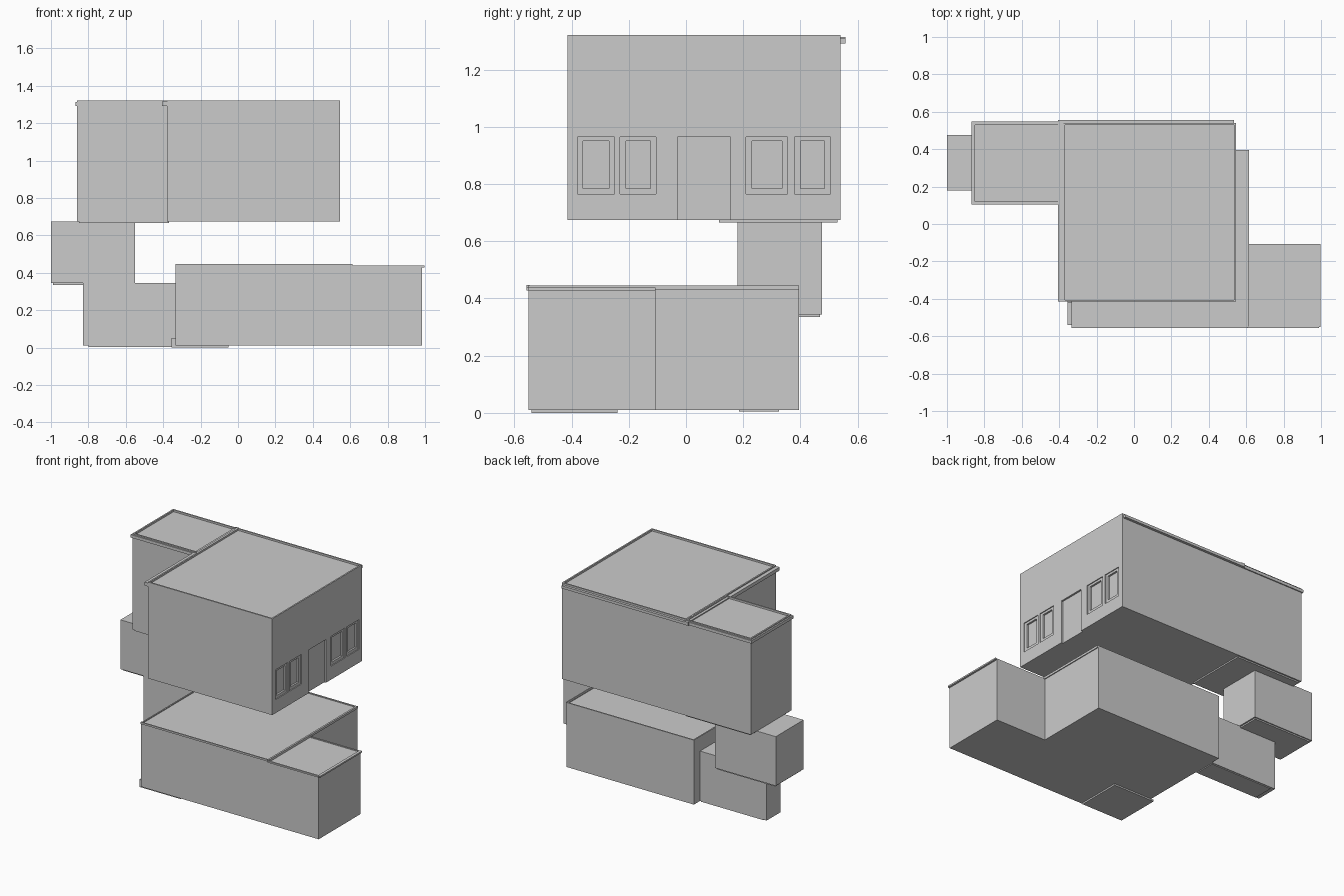
import bpy, bmesh

if "Cube" in bpy.data.objects:
    bpy.data.objects.remove(bpy.data.objects["Cube"])


def box(name, x, y, z, rim=0.0, drop=0.012):
    """Axis-aligned box from ranges; rim > 0 leaves a parapet round a sunken roof."""
    bm = bmesh.new()
    bmesh.ops.create_cube(bm, size=1)
    for v in bm.verts:
        for i, (a, b) in enumerate((x, y, z)):
            v.co[i] = b if v.co[i] > 0 else a
    if rim:
        bm.normal_update()
        top = max(bm.faces, key=lambda f: f.calc_center_median().z)
        bmesh.ops.inset_region(bm, faces=[top], thickness=rim)
        inner = bmesh.ops.extrude_face_region(bm, geom=[top])
        for v in [g for g in inner["geom"] if isinstance(g, bmesh.types.BMVert)]:
            v.co.z -= drop
        if top.is_valid:
            bm.faces.remove(top)
    bmesh.ops.recalc_face_normals(bm, faces=bm.faces)
    me = bpy.data.meshes.new(name)
    bm.to_mesh(me)
    bm.free()
    ob = bpy.data.objects.new(name, me)
    bpy.context.collection.objects.link(ob)
    return ob


def cut(target, name, x, y, z):
    """Subtract a hidden box from the target."""
    cutter = box(name, x, y, z)
    cutter.hide_render = True
    cutter.hide_viewport = True
    mod = target.modifiers.new(name, "BOOLEAN")
    mod.object = cutter
    mod.operation = "DIFFERENCE"
    mod.solver = "EXACT"


# Lower storey: main block, right wing and left annex
box("lower_main", (-0.335, 0.61), (-0.55, 0.395), (0.01, 0.443), 0.012, 0.006)
box("lower_right_wing", (0.605, 0.985), (-0.55, -0.107), (0.01, 0.436), 0.012, 0.006)
box("lower_left_annex", (-0.83, -0.33), (0.18, 0.33), (0.01, 0.345))
box("lower_front_coping", (-0.335, 0.61), (-0.557, -0.548), (0.435, 0.447))
box("lower_side_coping", (0.608, 0.616), (-0.55, 0.395), (0.43, 0.445))
box("wing_front_coping", (0.61, 0.99), (-0.557, -0.548), (0.428, 0.438))
box("wing_end_coping", (0.983, 0.998), (-0.55, -0.107), (0.428, 0.438))

# Ground slabs
box("corner_ground_slab", (-0.355, -0.05), (-0.54, -0.24), (0.0, 0.012))
box("corner_step", (-0.355, -0.333), (-0.54, -0.42), (0.0, 0.05))
box("annex_ground_slab", (-0.80, -0.34), (0.185, 0.325), (0.004, 0.012))

# Small middle block with a lip underneath
box("middle_block", (-1.0, -0.55), (0.18, 0.475), (0.344, 0.675))
box("middle_bottom_lip", (-0.99, -0.56), (0.19, 0.468), (0.335, 0.346))

# Upper storey: main block and left wing
upper = box("upper_main", (-0.38, 0.545), (-0.415, 0.54), (0.675, 1.322), 0.014)
box("upper_left_wing", (-0.86, -0.378), (0.11, 0.54), (0.675, 1.32), 0.014)
box("wing_bottom_lip", (-0.85, -0.37), (0.115, 0.53), (0.666, 0.676))

# Eaves strips
box("main_back_eave", (-0.405, 0.535), (0.538, 0.557), (1.292, 1.31))
box("main_left_eave", (-0.405, -0.378), (-0.415, 0.557), (1.292, 1.315))
box("wing_left_eave", (-0.87, -0.858), (0.105, 0.545), (1.292, 1.312))
box("wing_front_eave", (-0.87, -0.38), (0.103, 0.112), (1.292, 1.312))
box("wing_back_eave", (-0.87, -0.40), (0.538, 0.547), (1.292, 1.312))

# Windows on the right wall: shallow recess, then a deeper pane
WALL = 0.545
windows = [(-0.38, -0.25), (-0.23, -0.105), (0.21, 0.355), (0.38, 0.505)]
for i, (a, b) in enumerate(windows):
    cut(upper, f"window_recess_{i}", (WALL - 0.006, WALL + 0.05), (a, b), (0.765, 0.965))
    cut(upper, f"window_pane_{i}", (WALL - 0.018, WALL + 0.05),
        (a + 0.02, b - 0.02), (0.785, 0.95))

# Recessed door
cut(upper, "door_recess", (WALL - 0.012, WALL + 0.05), (-0.03, 0.155), (0.665, 0.965))
